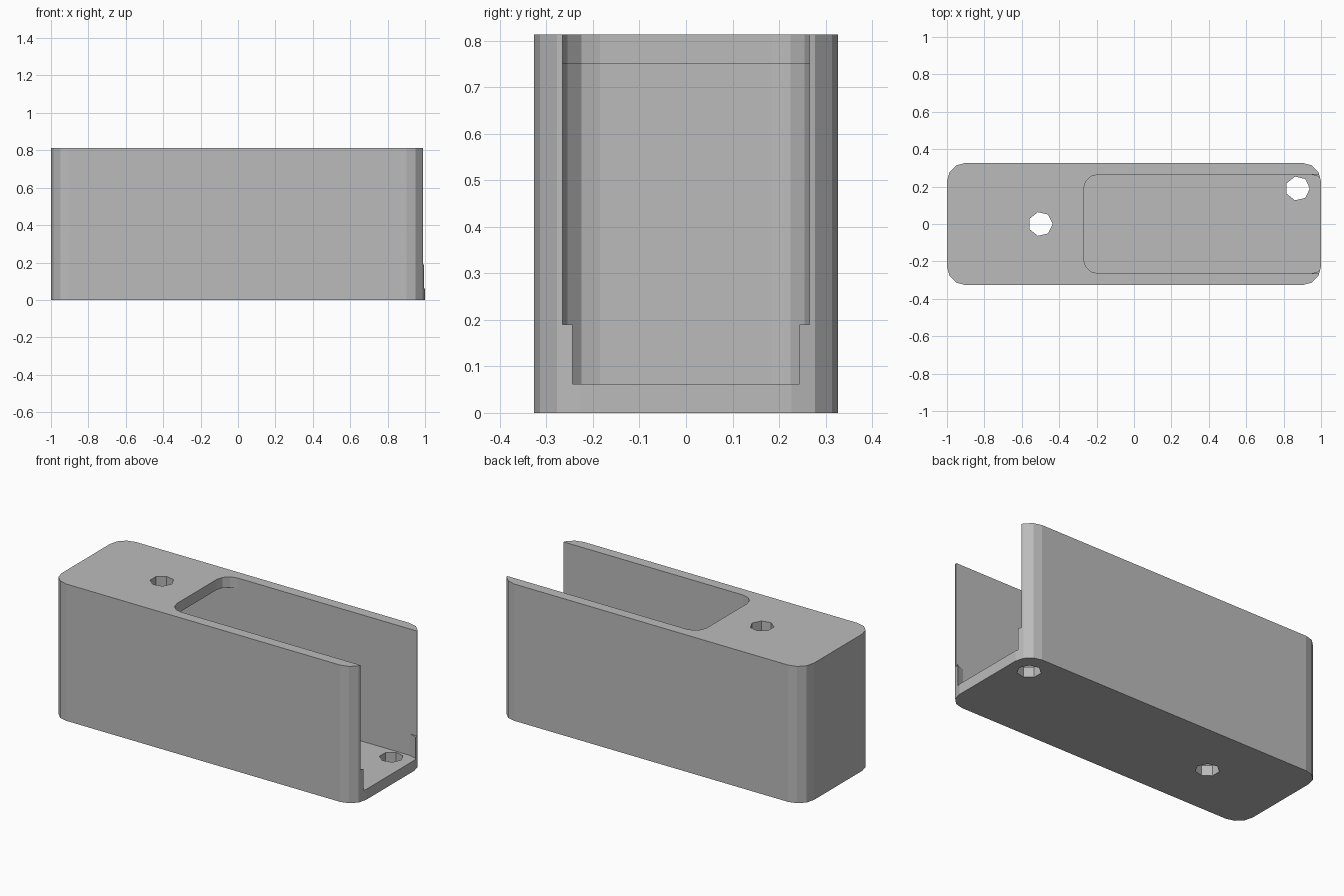
import bpy, math

if "Cube" in bpy.data.objects:
    bpy.data.objects.remove(bpy.data.objects["Cube"], do_unlink=True)

HEIGHT, WALL, HALF_WIDTH = 0.813, 0.062, 0.327
INNER = HALF_WIDTH - WALL

grey = bpy.data.materials.new("plain grey")
grey.use_nodes = True
colour = (0.5, 0.5, 0.5, 1)
grey.diffuse_color = colour
grey.node_tree.nodes["Principled BSDF"].inputs["Base Color"].default_value = colour


def prism(name, outline, z0, z1):
    """Extrude a closed outline from z0 to z1."""
    n = len(outline)
    verts = [(x, y, z) for z in (z0, z1) for x, y in outline]
    faces = [tuple(reversed(range(n))), tuple(range(n, 2 * n))]
    faces += [(i, (i + 1) % n, (i + 1) % n + n, i + n) for i in range(n)]
    mesh = bpy.data.meshes.new(name)
    mesh.from_pydata(verts, [], faces)
    mesh.materials.append(grey)
    obj = bpy.data.objects.new(name, mesh)
    bpy.context.collection.objects.link(obj)
    return obj


def rounded(x0, x1, half, radius, steps=3):
    """Rectangle outline with faceted round corners."""
    points = []
    corners = [(x1, half, 1, 1), (x0, half, -1, 1), (x0, -half, -1, -1), (x1, -half, 1, -1)]
    for k, (x, y, sx, sy) in enumerate(corners):
        for i in range(steps + 1):
            a = (k + i / steps) * math.pi / 2
            points.append((x - sx * radius + radius * math.cos(a),
                           y - sy * radius + radius * math.sin(a)))
    return points


def ring(cx, cy, radius, sides=7):
    turn = 2 * math.pi / sides
    return [(cx + radius * math.cos(i * turn), cy + radius * math.sin(i * turn))
            for i in range(sides)]


# Outer case
case = prism("case", rounded(-1, 1, HALF_WIDTH, 0.1), 0, HEIGHT)

cutters = [
    # Hollow inside, whose round end leaves small nubs beside the opening
    prism("cavity_cutter", rounded(-1 + WALL, 1.025, INNER, 0.08), WALL, HEIGHT - WALL),
    # Open top and open end
    prism("opening_cutter", rounded(-0.27, 1.3, INNER, 0.08), 0.19, 1),
    # Screw holes
    prism("top_hole_cutter", ring(-0.5, 0, 0.065), -0.1, 1),
    prism("floor_hole_cutter", ring(0.875, 0.19, 0.065), -0.1, 1),
]

bpy.context.view_layer.objects.active = case
for cutter in cutters:
    cutter.hide_render = True
    cut = case.modifiers.new(cutter.name, "BOOLEAN")
    cut.operation = "DIFFERENCE"
    cut.solver = "EXACT"
    cut.object = cutter
    bpy.ops.object.modifier_apply(modifier=cut.name)
    bpy.data.objects.remove(cutter, do_unlink=True)
